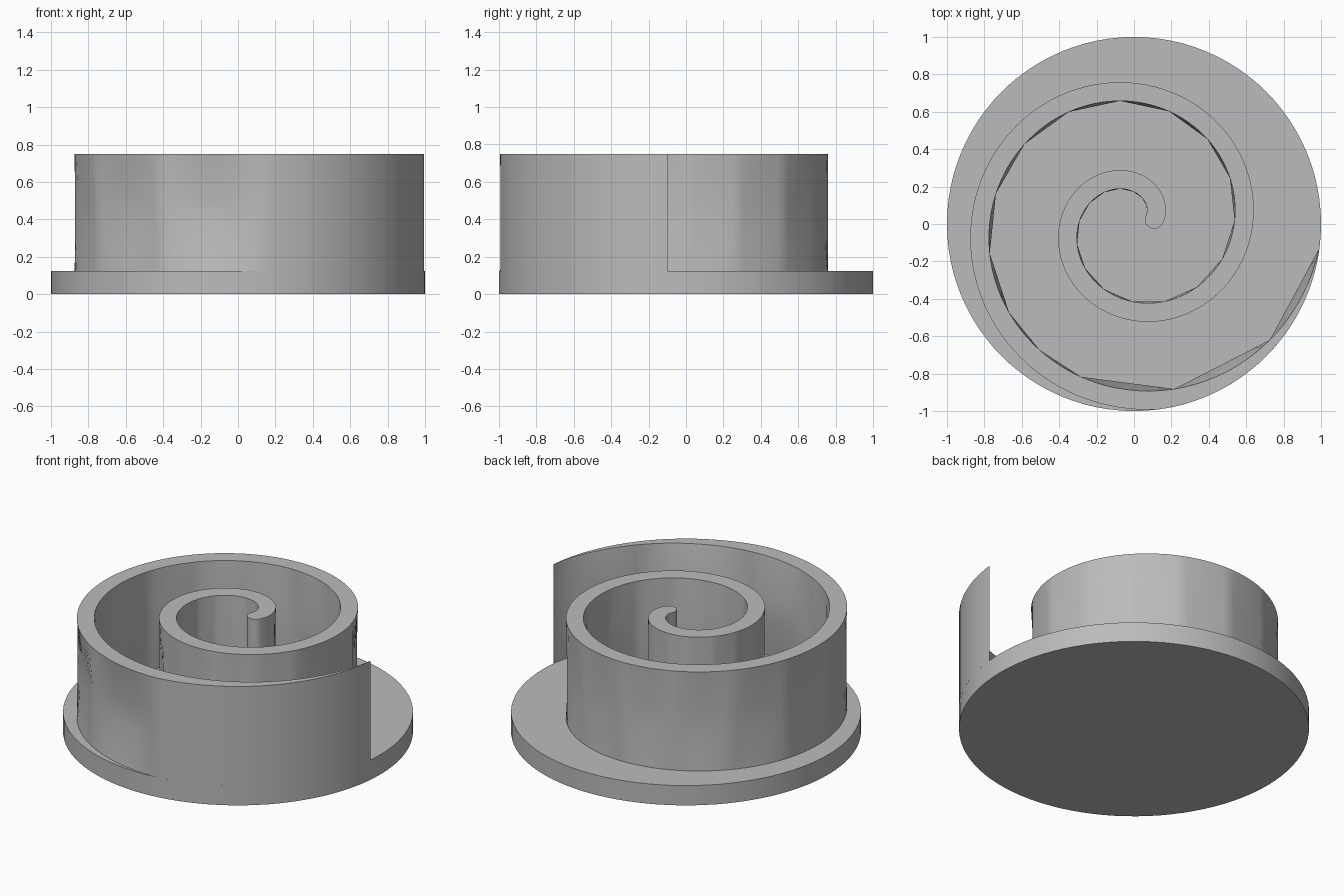
import bpy, bmesh, math
from mathutils import Vector

cube = bpy.data.objects.get("Cube")
if cube:
    bpy.data.objects.remove(cube, do_unlink=True)

BASE_TOP, WALL_TOP = 0.125, 0.75
PITCH = 0.47                      # spiral growth per turn
A = PITCH / math.tau              # radius of the involute's generating circle
WALL = 0.1                        # wall thickness
START, END = -30, 710             # spiral range in degrees

grey = bpy.data.materials.new("grey")
grey.use_nodes = True
COLOUR = (0.5, 0.5, 0.5, 1)
grey.diffuse_color = COLOUR
grey.node_tree.nodes["Principled BSDF"].inputs["Base Color"].default_value = COLOUR


def finish(bm, name):
    bmesh.ops.recalc_face_normals(bm, faces=bm.faces)
    mesh = bpy.data.meshes.new(name)
    bm.to_mesh(mesh)
    bm.free()
    mesh.materials.append(grey)
    obj = bpy.data.objects.new(name, mesh)
    bpy.context.collection.objects.link(obj)
    bpy.ops.object.select_all(action="DESELECT")
    obj.select_set(True)
    bpy.context.view_layer.objects.active = obj
    bpy.ops.object.shade_smooth_by_angle(angle=math.radians(35))
    return obj


def involute(deg, offset):
    """Point on the spiral whose normal has the given angle, kept on the disc."""
    t = math.radians(deg)
    h = 0.188 + offset + PITCH * (deg - 90) / 360
    p = Vector((h * math.cos(t) - A * math.sin(t), h * math.sin(t) + A * math.cos(t)))
    return p.normalized() if p.length > 1 else p


def chord(deg, offset, breaks):
    """Point on the coarse polygon through the break angles."""
    for a, b in zip(breaks, breaks[1:]):
        if a <= deg <= b:
            return involute(a, offset).lerp(involute(b, offset), (deg - a) / (b - a))
    return involute(deg, offset)


# Round base plate
bm = bmesh.new()
bmesh.ops.create_cone(bm, cap_ends=True, segments=96, radius1=1, radius2=1, depth=BASE_TOP)
bmesh.ops.translate(bm, verts=bm.verts, vec=(0, 0, BASE_TOP / 2))
finish(bm, "base_plate")

# Spiral wall: smooth at top and bottom, faceted around its middle
angles = list(range(START, END, 3)) + [END]
coil = list(range(START, 571, 24))
inner_breaks = coil + [588, 606, 639, 675, 708]
outer_breaks = coil + [600, 633]

# Rounded inner tip, from the outer side round to the inner side
tip_in, tip_out = involute(START, 0), involute(START, WALL)
centre, arm = (tip_in + tip_out) / 2, (tip_out - tip_in) / 2
down = Vector((arm.y, -arm.x))
tip = [centre + arm * math.cos(s) + down * math.sin(s)
       for s in (math.pi * k / 10 for k in range(1, 10))]


def outline(faceted):
    def side(offset, breaks):
        return [chord(d, offset, breaks) if faceted else involute(d, offset) for d in angles]
    return side(0, inner_breaks) + side(WALL, outer_breaks)[::-1] + tip


bm = bmesh.new()
rings = []
for z, faceted in ((BASE_TOP, False), (0.36, True), (0.52, True), (WALL_TOP, False)):
    rings.append([bm.verts.new((p.x, p.y, z)) for p in outline(faceted)])
n = len(rings[0])
for low, high in zip(rings, rings[1:]):
    for i in range(n):
        j = (i + 1) % n
        bm.faces.new((low[i], low[j], high[j], high[i]))

# Flat top of the wall, as a strip with a rounded end
top, count = rings[-1], len(angles)
for i in range(count - 1):
    k = 2 * count - 1 - i
    bm.faces.new((top[i], top[i + 1], top[k - 1], top[k]))
bm.faces.new([top[0]] + top[2 * count - 1:])
finish(bm, "spiral_wall")
